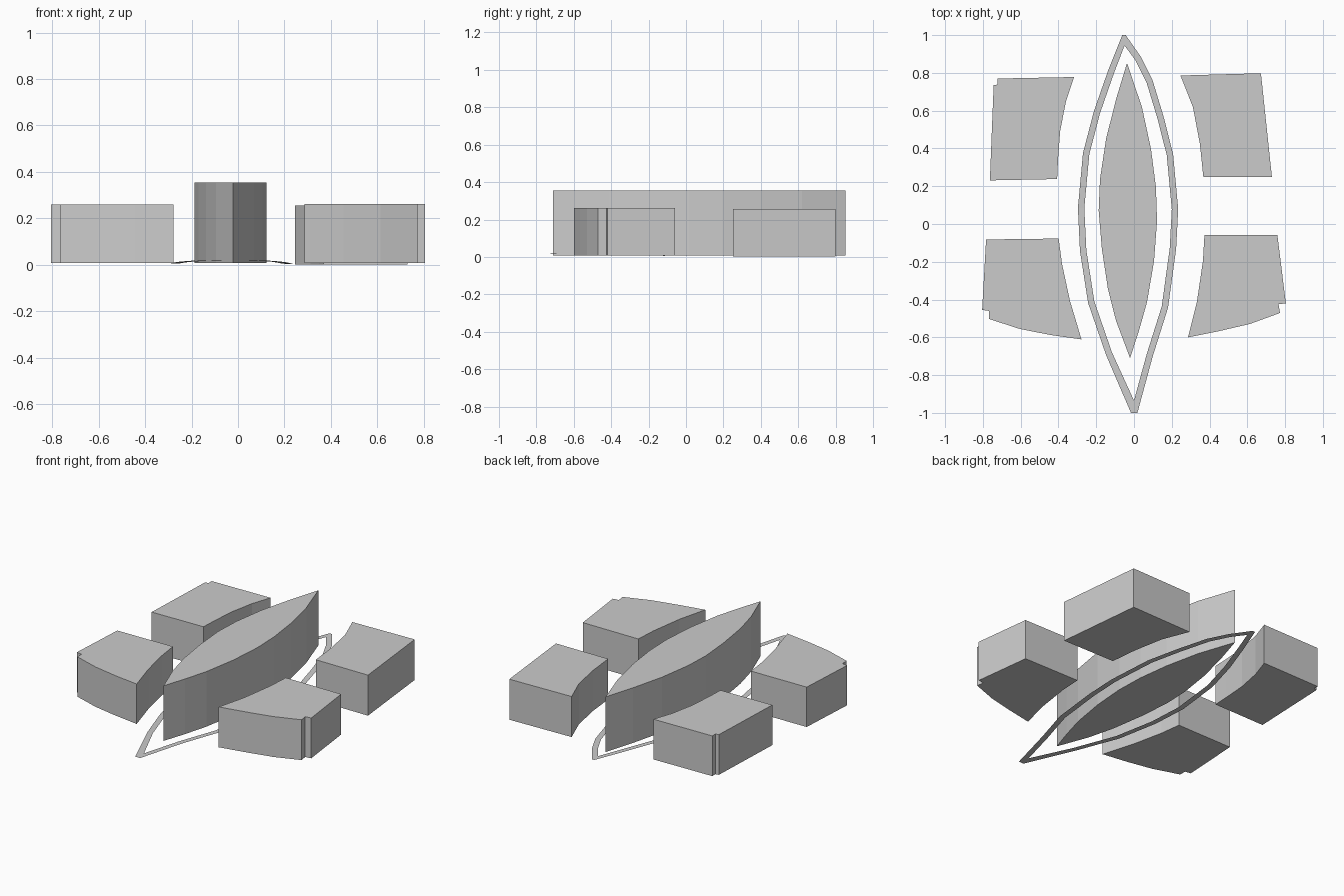
import bpy
from mathutils import Vector


def make_mesh(name, verts, faces):
    me = bpy.data.meshes.new(name)
    me.from_pydata(verts, [], faces)
    me.update()
    ob = bpy.data.objects.new(name, me)
    bpy.context.collection.objects.link(ob)
    return ob


def prism(name, outline, z0, z1):
    """Extrude a counter-clockwise plan outline between two heights."""
    n = len(outline)
    verts = [(x, y, z0) for x, y in outline] + [(x, y, z1) for x, y in outline]
    faces = [tuple(reversed(range(n))), tuple(range(n, 2 * n))]
    faces += [(i, (i + 1) % n, n + (i + 1) % n, n + i) for i in range(n)]
    return make_mesh(name, verts, faces)


# Central tall lens-shaped block
prism("centre_block", [
    (-.037, .852), (-.095, .661), (-.148, .45), (-.18, .238), (-.187, .07),
    (-.17, -.132), (-.138, -.344), (-.095, -.513), (-.021, -.71),
    (.026, -.566), (.069, -.413), (.106, -.196), (.122, .016), (.116, .196),
    (.09, .397), (.042, .619)], .008, .355)

# Four corner blocks, with curved inner sides and small corner notches
prism("back_left_block", [
    (-.763, .231), (-.407, .238), (-.402, .344), (-.391, .492), (-.36, .651),
    (-.317, .778), (-.722, .77), (-.722, .738), (-.743, .735)], .008, .261)
prism("back_right_block", [
    (.367, .25), (.73, .25), (.672, .798), (.246, .786), (.312, .619),
    (.349, .423)], .001, .256)
prism("front_left_block", [
    (-.783, -.082), (-.804, -.455), (-.767, -.46), (-.767, -.503),
    (-.603, -.556), (-.444, -.587), (-.278, -.611), (-.339, -.407),
    (-.381, -.212), (-.399, -.077)], .008, .259)
prism("front_right_block", [
    (.373, -.058), (.365, -.196), (.333, -.413), (.286, -.6), (.455, -.566),
    (.614, -.529), (.773, -.471), (.765, -.425), (.804, -.42), (.759, -.058)],
    .008, .262)

# Thin border strip around the centre, lifting slightly towards both tips
border = [
    (-.062, 1), (-.138, .81), (-.212, .598), (-.27, .376), (-.297, .085),
    (-.286, -.143), (-.243, -.418), (-.148, -.693), (-.016, -1), (.018, -1),
    (.1, -.698), (.18, -.444), (.223, -.132), (.234, .079), (.207, .37),
    (.156, .571), (.098, .762), (.037, .884), (-.044, 1)]
WIDTH = .034
inner = []
n = len(border)
for i, p in enumerate(border):
    if abs(p[1]) > .99:                       # both tip corners share one point
        inner.append((-.05, .945) if p[1] > 0 else (0, -.935))
        continue
    d = (Vector(border[(i + 1) % n]) - Vector(border[i - 1])).normalized()
    inner.append((p[0] - d.y * WIDTH, p[1] + d.x * WIDTH))


def lift(p):
    return (p[0], p[1], min(.003 + .024 * abs(p[1]), .021))


make_mesh("border_strip", [lift(p) for p in border + inner],
          [(i, (i + 1) % n, n + (i + 1) % n, n + i) for i in range(n)])
